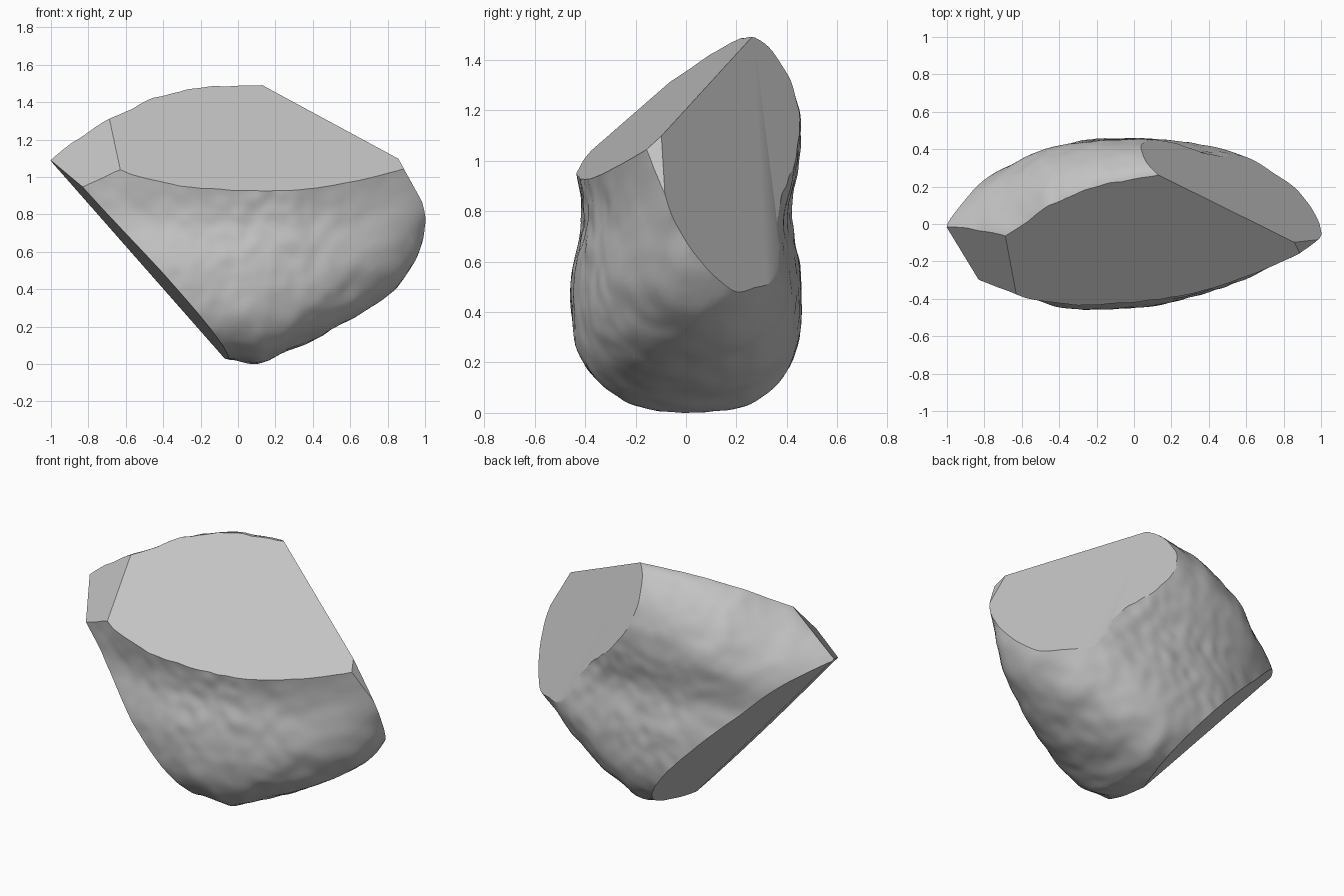
import bpy, bmesh, math
from mathutils import Vector, noise

if "Cube" in bpy.data.objects:
    bpy.data.objects.remove(bpy.data.objects["Cube"], do_unlink=True)

# Underside and crown outlines as (x, z) profiles
UNDERSIDE = [(-.13, .03), (.1, 0), (.3, .08), (.6, .24), (.85, .41), (.94, .55), (1.03, .8)]
CROWN = [(-1, 1.12), (-.9, 1.19), (-.7, 1.31), (-.47, 1.42), (-.2, 1.48), (.1, 1.5)]


def along(profile, x):
    """Height of a profile at x, held constant past its ends."""
    if x <= profile[0][0]:
        return profile[0][1]
    for (xa, za), (xb, zb) in zip(profile, profile[1:]):
        if x <= xb:
            return za + (zb - za) * (x - xa) / (xb - xa)
    return profile[-1][1]


def rounded(t, power):
    """Rises from 0 to 1 like the shoulder of a superellipse."""
    t = min(max(t, 0), 1)
    return (1 - (1 - t) ** power) ** (1 / power)


def inside(p):
    """Is the point within the uncut stone: a lens with a waist and round underside?"""
    x, y, z = p
    low, top = along(UNDERSIDE, x), along(CROWN, x)
    if abs(x) > 1.02 or z < low or z > top:
        return False
    belly = rounded((z - low) / .4, 2.5)
    waist = 1 - .1 * math.exp(-((z - .8) / .18) ** 2)
    front = -.46 + (.26 if x > -.2 else .36) * (x + .2) ** 2
    back = .46 - (.2 if x > -.1 else .37) * (x + .1) ** 2
    ridge = max(-.07, .27 + (top - 1.5 + .12 * min(x - .1, 0)) / .85)
    back = ridge + (back - ridge) * rounded((top - z) / .4, 1.7)
    return front * belly * waist < y < back * belly * waist


# Stone body: push each vertex of a ball out to the surface
bm = bmesh.new()
bmesh.ops.create_icosphere(bm, subdivisions=6, radius=1)
centre = Vector((0, 0, .75))
for v in bm.verts:
    ray = v.co.normalized()
    near, far = 0, 1.5
    for _ in range(16):
        mid = (near + far) / 2
        if inside(centre + ray * mid):
            near = mid
        else:
            far = mid
    p = centre + ray * near
    bumps = .012 * noise.noise(p * 5) + .008 * noise.noise(p * 13)
    v.co = p + ray * bumps
bmesh.ops.smooth_vert(bm, verts=bm.verts, factor=.4, use_axis_x=True, use_axis_y=True, use_axis_z=True)

# Broken faces: (point on the face, outward direction)
BREAKS = [
    ((.1, .27, 1.5), (.12, -.85, 1)),            # sloping front
    ((.1, .27, 1.5), (.367, .4875, .2325)),      # back right facet
    ((-.55, 0, .56), (-.75, -.12, -.66)),        # lower left face, front half
    ((-.55, 0, .56), (-.75, .28, -.66)),         # lower left face, back half
    ((.9, 0, 1), (.87, 0, .48)),                 # right tip
    ((-.7, -.2, 1.17), (-.5, -.6, .58)),         # left front corner
]
for point, normal in BREAKS:
    cut = bmesh.ops.bisect_plane(bm, geom=bm.verts[:] + bm.edges[:] + bm.faces[:],
                                 plane_co=point, plane_no=normal, clear_outer=True)
    rim = [e for e in cut["geom_cut"] if isinstance(e, bmesh.types.BMEdge)]
    bmesh.ops.holes_fill(bm, edges=rim, sides=0)
bmesh.ops.recalc_face_normals(bm, faces=bm.faces)

# Centre the stone and rest it on the ground
lo = Vector([min(v.co[i] for v in bm.verts) for i in range(3)])
hi = Vector([max(v.co[i] for v in bm.verts) for i in range(3)])
bmesh.ops.translate(bm, verts=bm.verts, vec=(-(lo.x + hi.x) / 2, -(lo.y + hi.y) / 2, -lo.z))

mesh = bpy.data.meshes.new("stone")
bm.to_mesh(mesh)
bm.free()
stone = bpy.data.objects.new("stone", mesh)
bpy.context.collection.objects.link(stone)

# Grey stone
grey = bpy.data.materials.new("stone grey")
grey.use_nodes = True
grey.diffuse_color = (.55, .55, .55, 1)
shader = next(n for n in grey.node_tree.nodes if n.type == "BSDF_PRINCIPLED")
shader.inputs["Base Color"].default_value = (.55, .55, .55, 1)
shader.inputs["Roughness"].default_value = .9
mesh.materials.append(grey)

bpy.context.view_layer.objects.active = stone
stone.select_set(True)
bpy.ops.object.shade_smooth_by_angle(angle=math.radians(30))
